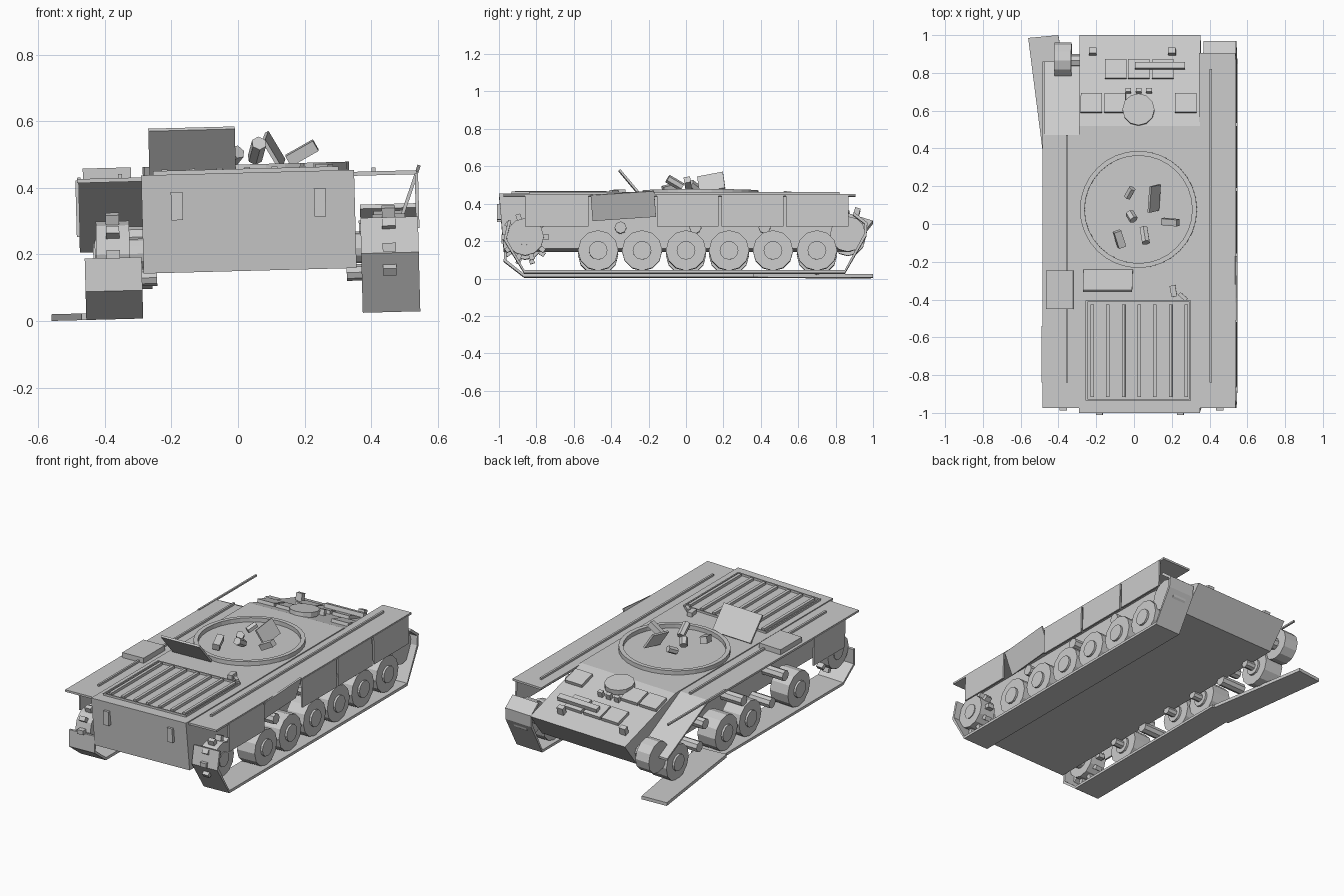
import bpy, bmesh, math
from mathutils import Matrix, Vector, Euler

if "Cube" in bpy.data.objects:
    bpy.data.objects.remove(bpy.data.objects["Cube"])

CX = 0.04          # hull centre line
parts = []

def add(name, bm, loc=(0, 0, 0), rot=(0, 0, 0)):
    bmesh.ops.recalc_face_normals(bm, faces=bm.faces)
    me = bpy.data.meshes.new(name)
    bm.to_mesh(me)
    bm.free()
    ob = bpy.data.objects.new(name, me)
    bpy.context.collection.objects.link(ob)
    ob.matrix_basis = Matrix.Translation(loc) @ Euler([math.radians(a) for a in rot]).to_matrix().to_4x4()
    parts.append(ob)
    return ob

def box(name, c, s, rot=(0, 0, 0)):
    bm = bmesh.new()
    bmesh.ops.create_cube(bm, size=1)
    bmesh.ops.scale(bm, vec=s, verts=bm.verts)
    return add(name, bm, c, rot)

def span(name, x, y, z, rot=(0, 0, 0)):
    lo, hi = Vector((x[0], y[0], z[0])), Vector((x[1], y[1], z[1]))
    return box(name, (lo + hi) / 2, hi - lo, rot)

def cyl(name, c, r, d, rot=(0, 90, 0), n=12):
    bm = bmesh.new()
    bmesh.ops.create_cone(bm, cap_ends=True, segments=n, radius1=r, radius2=r, depth=d)
    return add(name, bm, c, rot)

def prism(name, prof, x0, x1):
    # side profile (y, z) extruded across x
    bm = bmesh.new()
    f = bm.faces.new([bm.verts.new((x0, y, z)) for y, z in prof])
    g = bmesh.ops.extrude_face_region(bm, geom=[f])
    bmesh.ops.translate(bm, vec=(x1 - x0, 0, 0), verts=[v for v in g["geom"] if isinstance(v, bmesh.types.BMVert)])
    return add(name, bm)

def track(name, pts, x0, x1, th=0.016):
    # belt with its outer line given and its inner line pulled to the middle
    mid = Vector((0, 0.15))
    inner = []
    for i, p in enumerate(pts):
        a, b = Vector(pts[max(i - 1, 0)]), Vector(pts[min(i + 1, len(pts) - 1)])
        t = (b - a).normalized()
        n = Vector((-t.y, t.x))
        if n.dot(mid - Vector(p)) < 0:
            n = -n
        inner.append(tuple(Vector(p) + n * th))
    return prism(name, pts + inner[::-1], x0, x1)

# hull
prism("hull", [(-0.975, 0.135), (0.88, 0.135), (1.0, 0.285), (0.52, 0.43), (-1.0, 0.43)], -0.28, 0.36)
for x in (-0.215, 0.215):
    box("rear_bracket", (CX + x, -0.995, 0.335), (0.035, 0.03, 0.085))

# fenders, rails and stowage box
span("right_fender", (0.355, 0.548), (-0.975, 0.905), (0.412, 0.424))
span("left_fender", (-0.473, -0.275), (-0.975, 0.47), (0.412, 0.424))
prism("bent_left_fender", [(0.47, 0.424), (0.86, 0.215), (0.86, 0.203), (0.47, 0.412)], -0.47, -0.28)
span("left_fender_edge", (-0.473, -0.462), (0.3, 0.86), (0.418, 0.428))
span("right_rail", (0.412, 0.424), (-0.84, 0.82), (0.424, 0.436))
span("left_rail", (-0.35, -0.338), (-0.84, 0.47), (0.424, 0.436))
span("stowage_box", (-0.455, -0.31), (-0.45, -0.245), (0.42, 0.455))

# side skirts, one knocked inward
for y0, y1 in ((-0.86, -0.52), (-0.155, 0.175), (0.19, 0.52), (0.535, 0.87)):
    span("right_skirt", (0.542, 0.552), (y0, y1), (0.25, 0.42))
box("loose_skirt", (0.527, -0.335, 0.36), (0.01, 0.34, 0.145), (4, 20, 0))
span("left_skirt", (-0.478, -0.468), (-0.84, -0.54), (0.25, 0.42))

# running gear
wheel_y = [-0.47, -0.235, 0.0, 0.23, 0.465, 0.70]
for side, x, inward in (("right", 0.46, -1), ("left", -0.37, 1)):
    for i, y in enumerate(wheel_y):
        if side == "left" and i in (1, 4):     # missing wheels leave bare axles
            cyl("left_bare_axle", (x + 0.035, y, 0.12), 0.032, 0.16, n=8)
            continue
        cyl(side + "_road_wheel", (x, y, 0.122), 0.108, 0.12)
        cyl(side + "_wheel_hub", (x, y, 0.122), 0.05, 0.145)
        cyl(side + "_axle", (x + inward * 0.08, y, 0.122), 0.025, 0.1, n=8)
    for y in (-0.35, 0.05, 0.42):
        cyl(side + "_return_roller", (x + inward * 0.02, y, 0.245), 0.032, 0.14, n=8)
    cyl(side + "_sprocket", (x, -0.86, 0.195), 0.1, 0.1)
    cyl(side + "_sprocket_hub", (x + inward * 0.03, -0.86, 0.195), 0.045, 0.17)
    for k in range(10):
        a = k * math.tau / 10
        box(side + "_sprocket_tooth", (x, -0.86 + 0.11 * math.cos(a), 0.195 + 0.11 * math.sin(a)),
            (0.04, 0.035, 0.026), (math.degrees(a), 0, 0))
    cyl(side + "_idler", (x, 0.865, 0.21), 0.095, 0.09)
    cyl(side + "_idler_axle", (x + inward * 0.06, 0.865, 0.21), 0.035, 0.16, n=8)

# tracks: the right one wraps both ends, the left one is broken and splayed at the front
track("right_track", [(-0.95, 0.285), (-0.975, 0.178), (-0.865, 0), (0.85, 0), (0.965, 0.2),
                      (0.97, 0.27), (0.90, 0.325)], 0.375, 0.548)
track("left_track", [(-0.97, 0.185), (-0.975, 0.085), (-0.865, 0), (0.36, 0)], -0.456, -0.285)
bm = bmesh.new()
f = bm.faces.new([bm.verts.new((x, y, 0.0)) for x, y in
                  ((-0.47, 0.28), (-0.29, 0.3), (-0.40, 1.0), (-0.56, 0.985))])
g = bmesh.ops.extrude_face_region(bm, geom=[f])
bmesh.ops.translate(bm, vec=(0, 0, 0.02), verts=[v for v in g["geom"] if isinstance(v, bmesh.types.BMVert)])
add("broken_track_end", bm)

# turret ring
bm = bmesh.new()
n, loops = 32, []
for r, z in ((0.31, 0.425), (0.31, 0.455), (0.285, 0.455), (0.285, 0.425)):
    loops.append([bm.verts.new((r * math.cos(k * math.tau / n), r * math.sin(k * math.tau / n), z)) for k in range(n)])
for j in range(4):
    a, b = loops[j], loops[(j + 1) % 4]
    for k in range(n):
        bm.faces.new((a[k], a[(k + 1) % n], b[(k + 1) % n], b[k]))
add("turret_ring", bm, (0.035, 0.077, 0))

# wreckage lying in the ring and on the deck
cyl("debris_tube", (-0.01, 0.165, 0.48), 0.02, 0.06, (65, 0, 150), 6)
cyl("debris_tube", (0.0, 0.04, 0.48), 0.024, 0.05, (55, 20, 20), 6)
cyl("debris_tube", (0.07, -0.06, 0.495), 0.023, 0.09, (60, 0, 10), 6)
box("debris_block", (-0.065, -0.08, 0.47), (0.04, 0.09, 0.04), (15, 10, 20))
box("debris_bar", (0.205, 0.01, 0.485), (0.095, 0.035, 0.035), (10, -28, -5))
box("debris_plate", (0.12, 0.135, 0.495), (0.012, 0.14, 0.1), (12, -28, -10))
box("debris_chip", (0.22, -0.355, 0.44), (0.03, 0.06, 0.03), (0, 0, 10))
box("debris_chip", (0.27, -0.385, 0.44), (0.05, 0.02, 0.02), (0, 0, -40))

# rear deck: grille frame, slats and open hatch
for x in (-0.24, 0.31):
    span("grille_side", (x - 0.004, x + 0.004), (-0.93, -0.41), (0.425, 0.442))
for y in (-0.93, -0.41):
    span("grille_end", (-0.244, 0.314), (y - 0.004, y + 0.004), (0.425, 0.442))
for i in range(7):
    x = -0.21 + i * 0.083
    span("grille_slat", (x - 0.009, x + 0.009), (-0.915, -0.425), (0.425, 0.446))
box("open_hatch", (-0.125, -0.3, 0.5), (0.26, 0.012, 0.172), (40, 0, 0))

# glacis fittings
slope = math.degrees(math.atan2(-0.145, 0.48))
def on_glacis(name, x, y, s, lift=0.0):
    z = 0.43 - 0.145 * (y - 0.52) / 0.48
    return box(name, (x, y, z + s[2] / 2 + lift), s, (slope, 0, 0))
for x, y in ((-0.0875, 0.82), (0.035, 0.82), (0.1625, 0.82), (-0.215, 0.64), (-0.09, 0.64), (0.285, 0.64)):
    on_glacis("armour_block", x, y, (0.113, 0.107, 0.024), -0.004)
on_glacis("tow_bar", 0.148, 0.838, (0.265, 0.035, 0.025), 0.02)
for s in (-1, 1):
    on_glacis("headlamp", s * 0.21, 0.912, (0.04, 0.03, 0.05), -0.004)
for x in (-0.02, 0.035, 0.09):
    on_glacis("periscope", x, 0.705, (0.03, 0.022, 0.04), -0.005)
cyl("driver_hatch", (0.035, 0.605, 0.425), 0.085, 0.03, (slope * 0.5, 0, 0), 12)
cyl("driver_hatch_base", (0.035, 0.605, 0.395), 0.06, 0.05, (0, 0, 0), 12)

# whole wreck leans to its left
lean = (Matrix.Translation((CX, 0, 0.016)) @ Matrix.Rotation(math.radians(-1.5), 4, "Y")
        @ Matrix.Translation((-CX, 0, 0)))
for ob in parts:
    ob.matrix_basis = lean @ ob.matrix_basis
